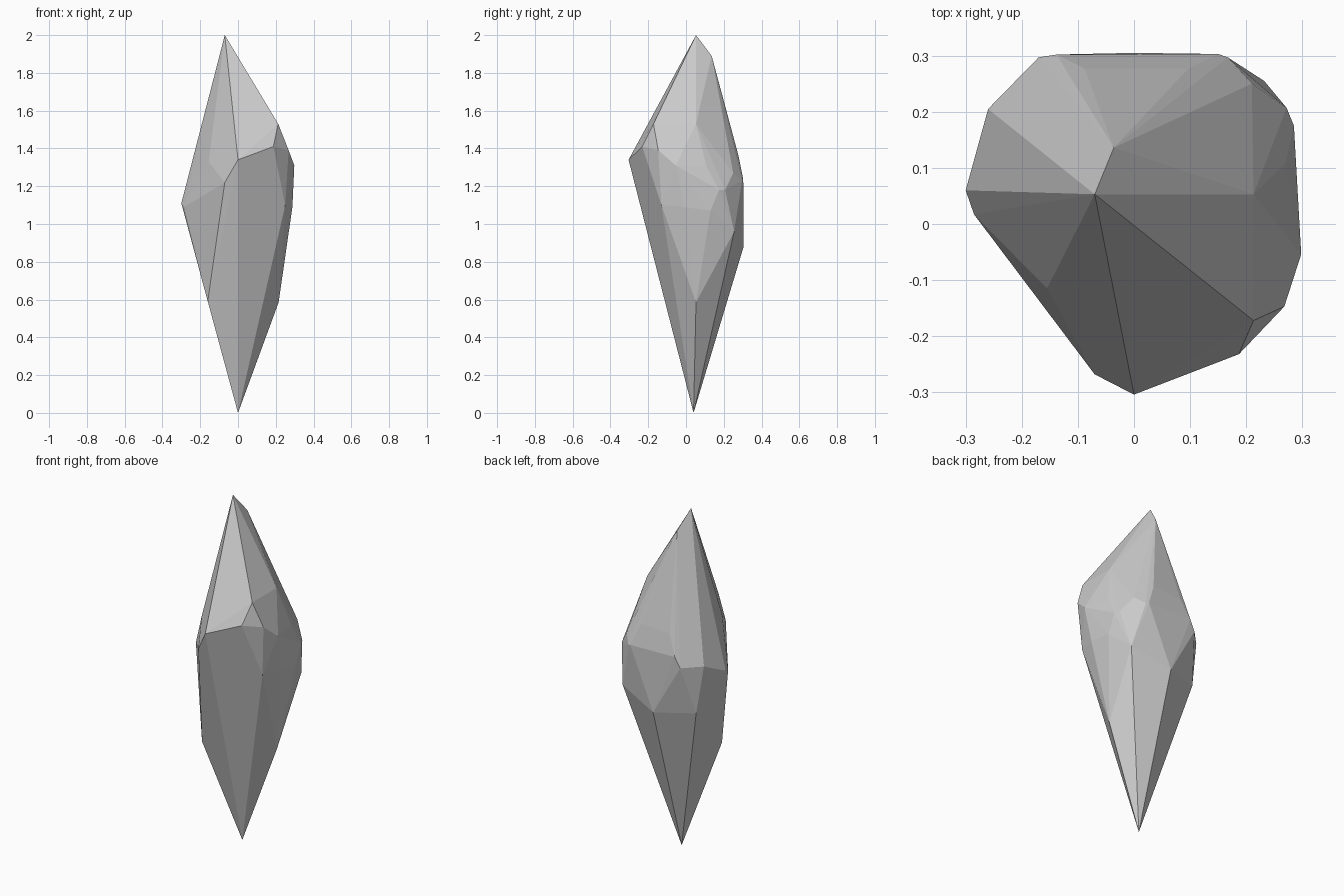
import bpy, bmesh

# Corners of the faceted crystal, grouped by height
corners = [
    # pointed tips
    (0, .04, 0), (-.07, .053, 2), (-.036, .136, 1.89),
    # lower ridges
    (-.16, -.105, .59), (.215, .053, .585),
    # girdle, lower corners
    (0, .305, .88), (-.22, .22, .90), (.232, .255, .96),
    (-.265, .15, 1.055), (.285, .13, 1.07), (.288, -.01, 1.09), (.25, -.13, 1.1),
    # girdle, widest corners
    (-.3, .06, 1.11), (-.285, .017, 1.09), (-.205, .255, 1.135),
    (-.26, .205, 1.18), (-.17, .297, 1.18), (-.07, -.268, 1.22),
    (0, -.304, 1.34), (.285, .175, 1.18), (.272, .207, 1.18),
    (.21, .25, 1.27), (.167, .297, 1.23), (.15, .303, 1.235), (-.138, .302, 1.24),
    # shoulder corners
    (-.088, .277, 1.355), (.097, .277, 1.365), (.298, -.054, 1.31),
    (.27, .108, 1.305), (.268, -.147, 1.39), (.187, -.232, 1.41),
    (.213, -.172, 1.53), (.213, .053, 1.53), (-.155, -.115, 1.33),
]

# Wrap flat facets around the corners
bm = bmesh.new()
for c in corners:
    bm.verts.new(c)
hull = bmesh.ops.convex_hull(bm, input=bm.verts)
loose = [v for v in bm.verts if not v.link_faces]
bmesh.ops.delete(bm, geom=loose, context='VERTS')

# Merge nearly coplanar triangles into clean facets
bmesh.ops.dissolve_limit(bm, angle_limit=.03, verts=bm.verts[:], edges=bm.edges[:])
bmesh.ops.recalc_face_normals(bm, faces=bm.faces[:])

mesh = bpy.data.meshes.new("crystal")
bm.to_mesh(mesh)
bm.free()
bpy.context.collection.objects.link(bpy.data.objects.new("crystal", mesh))
